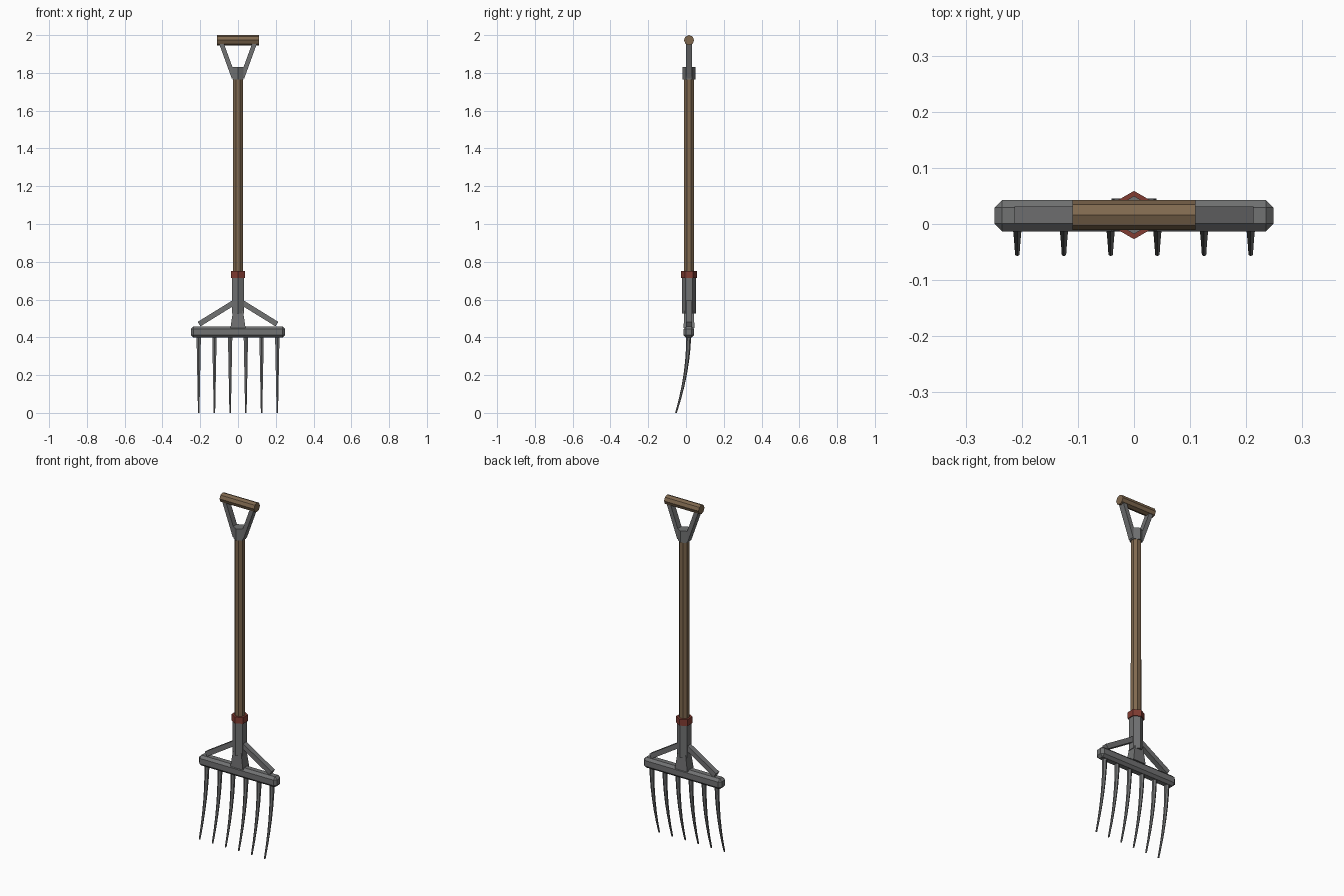
import bpy, bmesh, math
from mathutils import Vector, Matrix

if "Cube" in bpy.data.objects:
    bpy.data.objects.remove(bpy.data.objects["Cube"])

YC = 0.016  # depth of the handle axis


def material(name, rgb):
    m = bpy.data.materials.new(name)
    m.diffuse_color = (*rgb, 1)
    m.use_nodes = True
    m.node_tree.nodes["Principled BSDF"].inputs["Base Color"].default_value = m.diffuse_color
    return m


METAL = material("grey steel", (0.165, 0.168, 0.17))
WOOD = material("brown wood", (0.215, 0.14, 0.078))
RED = material("red band", (0.22, 0.045, 0.032))


def finish(name, bm, mat):
    bmesh.ops.recalc_face_normals(bm, faces=bm.faces)
    me = bpy.data.meshes.new(name)
    bm.to_mesh(me)
    bm.free()
    me.materials.append(mat)
    ob = bpy.data.objects.new(name, me)
    bpy.context.collection.objects.link(ob)
    return ob


def loft(name, stations, sides, mat, phase=0.0, axis='Z'):
    """Skin rings (x, y, z, radius) along z or x and cap both ends."""
    bm = bmesh.new()
    rings = []
    for x, y, z, r in stations:
        ring = []
        for i in range(sides):
            a = phase + 2 * math.pi * i / sides
            c, s = r * math.cos(a), r * math.sin(a)
            ring.append(bm.verts.new((x + c, y + s, z) if axis == 'Z' else (x, y + c, z + s)))
        rings.append(ring)
    for a, b in zip(rings, rings[1:]):
        for i in range(sides):
            j = (i + 1) % sides
            bm.faces.new((a[i], a[j], b[j], b[i]))
    bm.faces.new(rings[0])
    bm.faces.new(rings[-1])
    return finish(name, bm, mat)


def box(name, loc, size, mat, bevel=0.0, tilt=0.0):
    bm = bmesh.new()
    bmesh.ops.create_cube(bm, size=1)
    bmesh.ops.scale(bm, vec=size, verts=bm.verts)
    if bevel:
        bmesh.ops.bevel(bm, geom=bm.edges[:], offset=bevel, segments=1, affect='EDGES')
    bm.transform(Matrix.Translation(loc) @ Matrix.Rotation(tilt, 4, 'Y'))
    return finish(name, bm, mat)


def strut(name, a, b, width, depth, mat):
    """Square bar from a to b, both (x, z) at the handle depth."""
    d = Vector((b[0] - a[0], b[1] - a[1]))
    mid = ((a[0] + b[0]) / 2, YC, (a[1] + b[1]) / 2)
    return box(name, mid, (width, depth, d.length), mat, tilt=math.atan2(d.x, d.y))


HEX = math.pi / 2  # hexagon corner pointing to the front and back

# wooden shaft
loft("shaft", [(0, YC, 0.6, 0.029), (0, YC, 1.2, 0.028), (0, YC, 1.78, 0.028)],
     8, WOOD, math.pi / 8)

# lower ferrule, red collar and upper ferrule
loft("lower_ferrule", [(0, YC, 0.525, 0.037), (0, YC, 0.72, 0.037)], 6, METAL, HEX)
loft("collar", [(0, YC, 0.713, 0.043), (0, YC, 0.75, 0.043)], 6, RED, HEX)
loft("upper_ferrule", [(0, YC, 1.765, 0.034), (0, YC, 1.832, 0.034)], 6, METAL, HEX)

# grip bar
loft("grip", [(-0.11, YC, 1.973, 0.027), (0.11, YC, 1.973, 0.027)], 8, WOOD, 0, 'X')

# tapered socket above the crossbar
socket = box("socket", (0, YC, 0.495), (0.08, 0.058, 0.09), METAL)
for v in socket.data.vertices:
    if v.co.z > 0.5:
        v.co.x *= 0.66
        v.co.y = YC + (v.co.y - YC) * 0.85

# crossbar
box("crossbar", (0, YC - 0.001, 0.428), (0.498, 0.056, 0.06), METAL, bevel=0.014)

# yoke arms and diagonal braces
for side, s in (("left", -1), ("right", 1)):
    strut(f"yoke_arm_{side}", (s * 0.022, 1.775), (s * 0.091, 1.965), 0.024, 0.034, METAL)
    strut(f"brace_{side}", (s * 0.02, 0.585), (s * 0.206, 0.47), 0.028, 0.030, METAL)

# curved tapering tines
for i in range(6):
    x = -0.208 + i * 0.0832
    path = []
    for k in range(7):
        t = k / 6
        path.append((x, 0.014 - 0.067 * t ** 1.9, 0.41 * (1 - t), 0.0135 - 0.009 * t))
    loft(f"tine_{i + 1}", path, 6, METAL, HEX)
